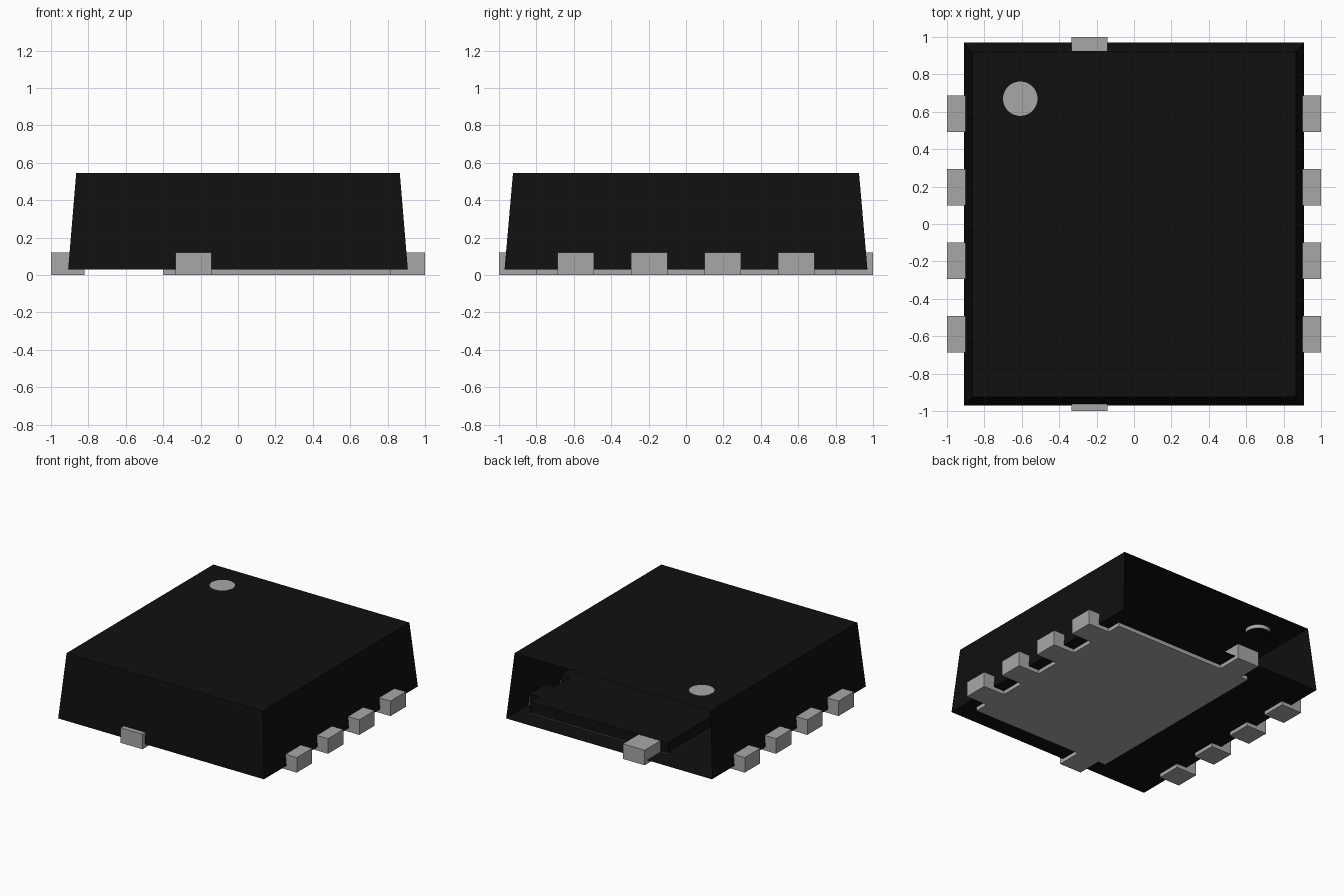
import bpy, bmesh
from mathutils import Matrix

cube = bpy.data.objects.get("Cube")
if cube:
    bpy.data.objects.remove(cube, do_unlink=True)


def material(name, color, roughness):
    m = bpy.data.materials.new(name)
    m.use_nodes = True
    m.diffuse_color = color
    shader = m.node_tree.nodes["Principled BSDF"]
    shader.inputs["Base Color"].default_value = color
    shader.inputs["Roughness"].default_value = roughness
    return m


BLACK = material("black_resin", (0.005, 0.005, 0.005, 1), 0.6)
GREY = material("metal_grey", (0.39, 0.39, 0.39, 1), 0.5)


def finish(name, bm, *mats):
    bmesh.ops.recalc_face_normals(bm, faces=bm.faces)
    me = bpy.data.meshes.new(name)
    bm.to_mesh(me)
    bm.free()
    for m in mats:
        me.materials.append(m)
    ob = bpy.data.objects.new(name, me)
    bpy.context.collection.objects.link(ob)
    return ob


def add_box(bm, x0, x1, y0, y1, z0, z1):
    place = Matrix.Translation(((x0 + x1) / 2, (y0 + y1) / 2, (z0 + z1) / 2))
    size = Matrix.Diagonal((x1 - x0, y1 - y0, z1 - z0, 1))
    bmesh.ops.create_cube(bm, size=1, matrix=place @ size)


def extrude_outline(name, points, height, mat):
    bm = bmesh.new()
    face = bm.faces.new([bm.verts.new((x, y, 0)) for x, y in points])
    new = bmesh.ops.extrude_face_region(bm, geom=[face])["geom"]
    top = [v for v in new if isinstance(v, bmesh.types.BMVert)]
    bmesh.ops.translate(bm, verts=top, vec=(0, 0, height))
    return finish(name, bm, mat)


# Shared dimensions
BASE, TOP, LEAD_H = 0.03, 0.545, 0.12
PAD_L, PAD_R, PAD_Y = -0.4, 0.815, 0.8
ROWS = (-0.59, -0.197, 0.197, 0.59)
HALF = 0.097
TIE_L, TIE_R = -0.335, -0.143

# Tapered body shell, open at the back
bm = bmesh.new()
lower, upper = [
    [bm.verts.new((sx * hx, sy * hy, z)) for sx, sy in ((-1, -1), (1, -1), (1, 1), (-1, 1))]
    for hx, hy, z in ((0.908, 0.97, BASE), (0.865, 0.925, TOP))
]
bm.faces.new(lower[::-1])
bm.faces.new(upper)
for i in (0, 1, 3):
    j = (i + 1) % 4
    bm.faces.new((lower[i], lower[j], upper[j], upper[i]))
finish("body_shell", bm, BLACK)

# Pad with tie bars at front and back and four fingers on the left
outline = [(PAD_L, -PAD_Y), (TIE_L, -PAD_Y), (TIE_L, -1), (TIE_R, -1),
           (TIE_R, -PAD_Y), (PAD_R, -PAD_Y)]
for y in ROWS:
    outline += [(PAD_R, y - HALF), (1, y - HALF), (1, y + HALF), (PAD_R, y + HALF)]
outline += [(PAD_R, PAD_Y), (TIE_R, PAD_Y), (TIE_R, 1), (TIE_L, 1),
            (TIE_L, PAD_Y), (PAD_L, PAD_Y)]
extrude_outline("pad_frame", outline, LEAD_H, GREY)

# Separate leads on the other side
for n, y in enumerate(ROWS, 1):
    bm = bmesh.new()
    add_box(bm, -1, -0.82, y - HALF, y + HALF, 0, LEAD_H)
    finish(f"lead_{n}", bm, GREY)

# Resin lining over the metal inside the shell
E = 0.002
Z0, Z1 = BASE + 0.005, LEAD_H + E
bm = bmesh.new()
add_box(bm, PAD_L - E, PAD_R + E, -PAD_Y - E, PAD_Y + E, Z0, Z1)
add_box(bm, TIE_L - E, TIE_R + E, -0.955, -PAD_Y, Z0, Z1)
for y in ROWS:
    for x0, x1 in ((PAD_R, 0.898), (-0.898, -0.82 + E)):
        add_box(bm, x0, x1, y - HALF - E, y + HALF + E, Z0, Z1)
finish("inner_lining", bm, BLACK)

# Round marker set into the top, with a dark underside
bm = bmesh.new()
bmesh.ops.create_cone(bm, cap_ends=True, segments=40, radius1=0.092, radius2=0.092,
                      depth=0.03, matrix=Matrix.Translation((-0.608, 0.67, TOP - 0.014)))
bm.normal_update()
for f in bm.faces:
    f.smooth = abs(f.normal.z) < 0.5
    f.material_index = 1 if f.normal.z < -0.5 else 0
for e in bm.edges:
    e.smooth = not any(abs(f.normal.z) > 0.5 for f in e.link_faces)
finish("corner_marker", bm, GREY, BLACK)
